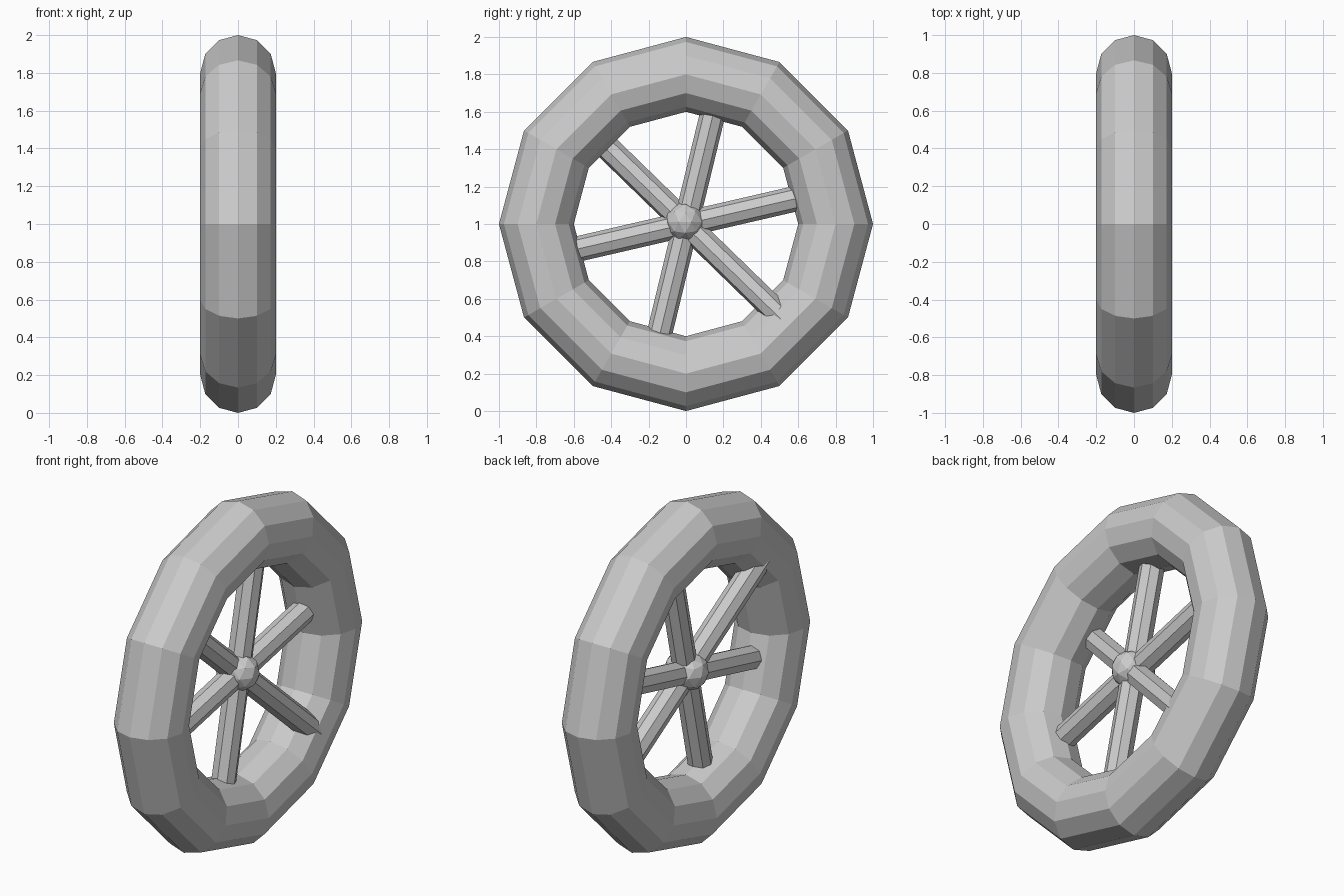
import bpy
from math import radians, sin, cos
from mathutils import Vector

if "Cube" in bpy.data.objects:
    bpy.data.objects.remove(bpy.data.objects["Cube"])

# Tyre: low-poly ring standing upright, axle along x
bpy.ops.mesh.primitive_torus_add(major_segments=12, minor_segments=12,
    major_radius=0.8, minor_radius=0.2, location=(0, 0, 1), rotation=(0, radians(90), 0))
bpy.context.object.name = "tyre"

# Spokes: three bars through the centre, the last one leaning sideways
def spoke(name, angle, lean, length):
    a = radians(angle)
    d = Vector((lean, cos(a), sin(a)))
    bpy.ops.mesh.primitive_cylinder_add(vertices=8, radius=0.068, depth=length, location=(0, 0, 1.0))
    ob = bpy.context.object
    ob.name = name
    ob.rotation_euler = d.to_track_quat('Z', 'X').to_euler()

spoke("spoke_level", 13, 0.02, 1.5)
spoke("spoke_upright", 76.4, -0.01, 1.5)
spoke("spoke_diagonal", 135.8, -0.165, 1.48)

# Hub
bpy.ops.mesh.primitive_ico_sphere_add(subdivisions=2, radius=0.11, location=(0, -0.005, 1.01))
hub = bpy.context.object
hub.name = "hub"
hub.scale.x = 1.15
